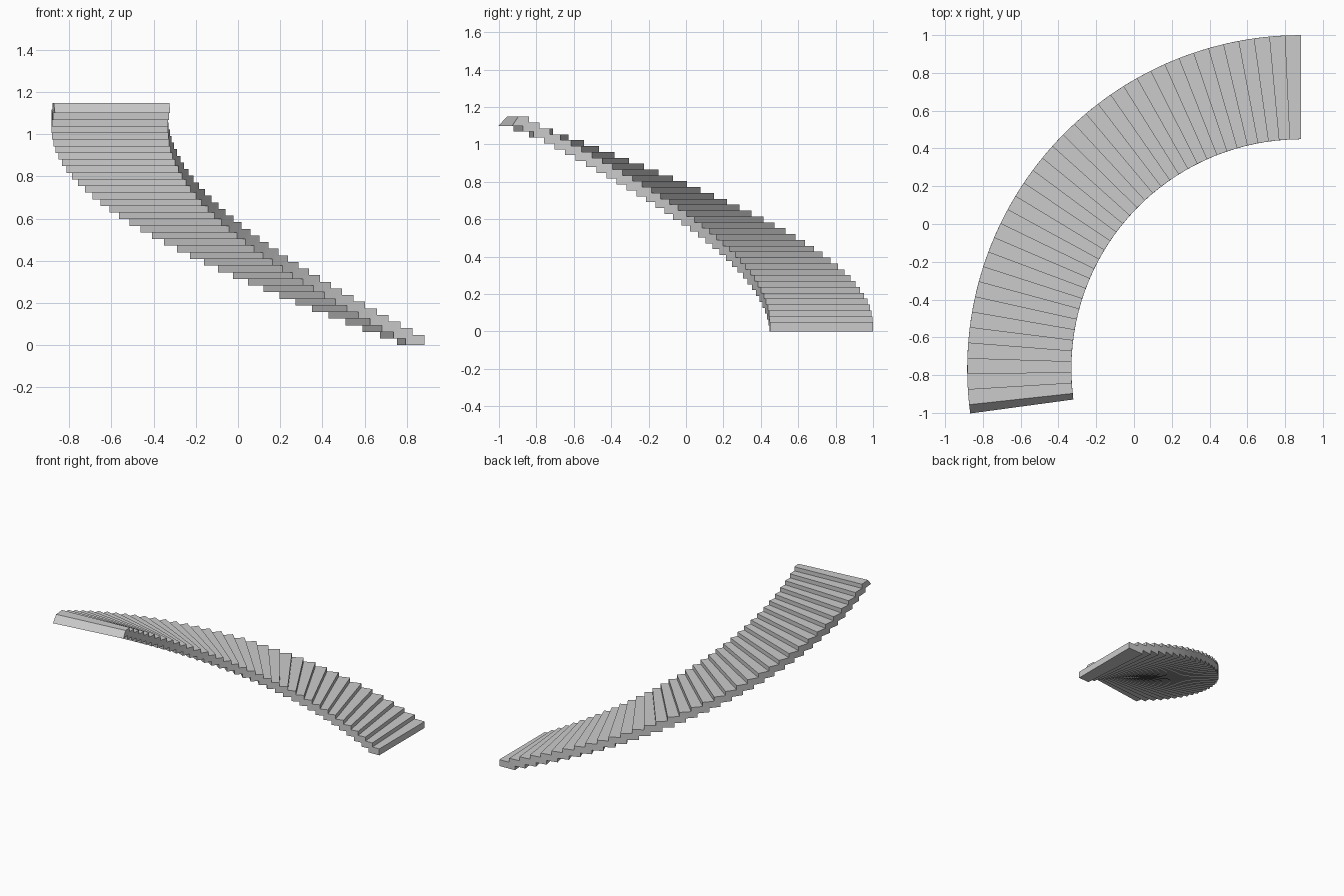
import bpy, bmesh, math

if "Cube" in bpy.data.objects:
    bpy.data.objects.remove(bpy.data.objects["Cube"])

# Curved stair strip: stepped top and stepped underside swept around an arc
STEPS = 36
PITCH = math.radians(2.672)    # angle per tread
OFFSET = math.radians(1.52)    # underside lags behind the top
THICK = 0.049
RISE = (1.148 - THICK) / (STEPS - 1)
R_OUT, R_IN = 1.766, 1.215
CX, CY = 0.883, -0.766


def zigzag(z0, shift):
    """Step profile as (angle, height) points."""
    pts = []
    for i in range(STEPS):
        pts.append((i * PITCH + (shift if i else 0), z0 + i * RISE))
        pts.append(((i + 1) * PITCH + shift, z0 + i * RISE))
    return pts


def ring(bm, pts, radius):
    return [bm.verts.new((CX - radius * math.sin(a), CY + radius * math.cos(a), z))
            for a, z in pts]


bm = bmesh.new()
top, under = zigzag(THICK, 0), zigzag(0, OFFSET)
to, ti = ring(bm, top, R_OUT), ring(bm, top, R_IN)
uo, ui = ring(bm, under, R_OUT), ring(bm, under, R_IN)

# Treads and risers, underside, outer and inner sides
for k in range(len(top) - 1):
    for a, b in ((to, ti), (ti, ui), (ui, uo), (uo, to)):
        bm.faces.new((a[k], a[k + 1], b[k + 1], b[k]))
# End caps
for k in (0, -1):
    bm.faces.new((to[k], ti[k], ui[k], uo[k]))
bmesh.ops.recalc_face_normals(bm, faces=bm.faces)

mesh = bpy.data.meshes.new("curved_staircase")
bm.to_mesh(mesh)
bm.free()
stair = bpy.data.objects.new("curved_staircase", mesh)
bpy.context.collection.objects.link(stair)
